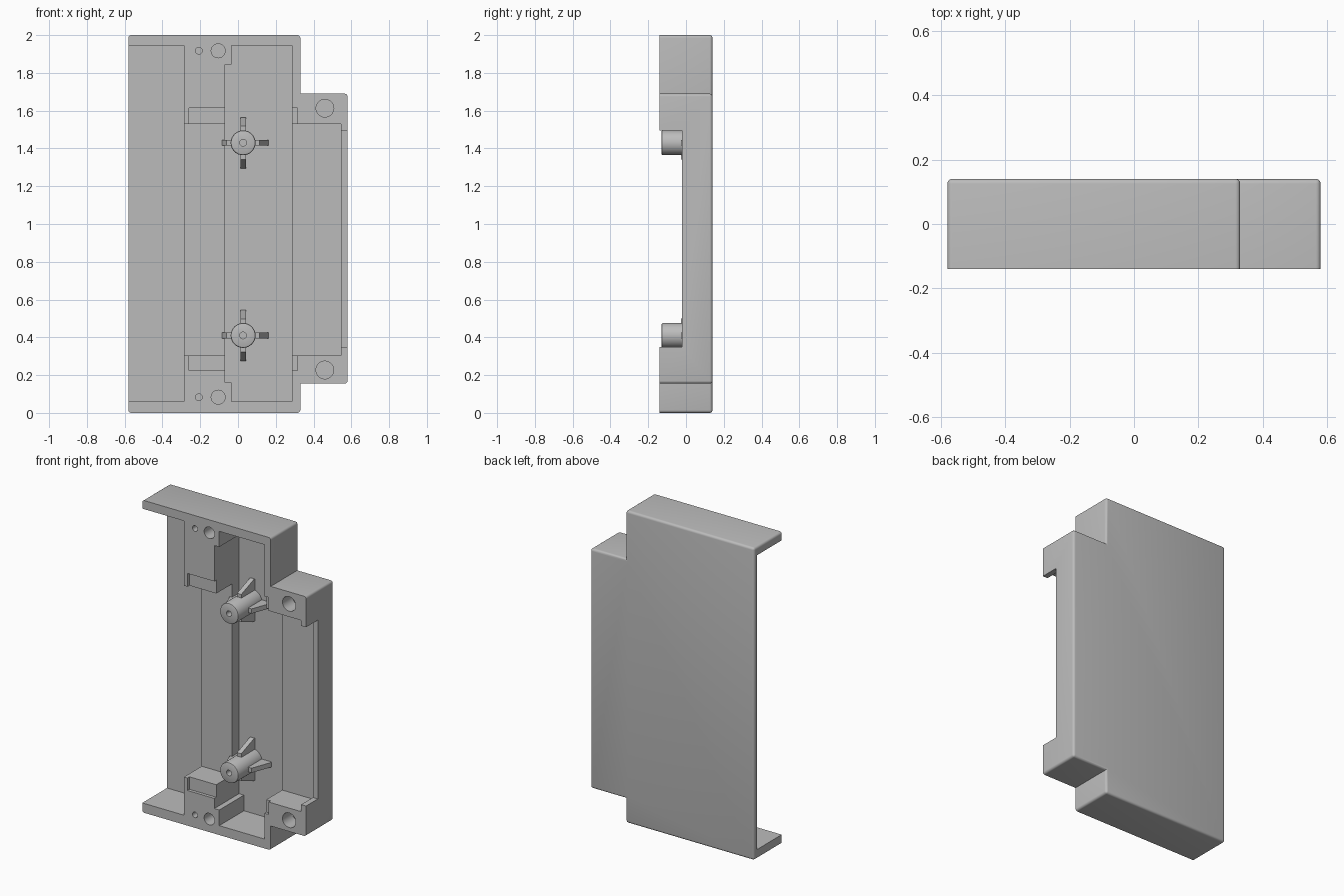
import bpy, bmesh, math
from mathutils import Matrix, Vector

if "Cube" in bpy.data.objects:
    bpy.data.objects.remove(bpy.data.objects["Cube"])

grey = bpy.data.materials.new("plain_grey")
grey.use_nodes = True
grey.diffuse_color = (0.5, 0.5, 0.5, 1)
grey.node_tree.nodes["Principled BSDF"].inputs["Base Color"].default_value = (0.5, 0.5, 0.5, 1)

FRONT, BACK, FLOOR, SHELF = -0.14, 0.14, 0.11, 0.04
MID = 0.92  # height about which the inner parts mirror


def add_object(name, bm):
    bmesh.ops.recalc_face_normals(bm, faces=bm.faces)
    mesh = bpy.data.meshes.new(name)
    bm.to_mesh(mesh)
    bm.free()
    mesh.materials.append(grey)
    obj = bpy.data.objects.new(name, mesh)
    bpy.context.collection.objects.link(obj)
    return obj


def prism(outline, y0, y1):
    """Extrude an x-z outline from y0 to y1."""
    bm = bmesh.new()
    face = bm.faces.new([bm.verts.new((x, y0, z)) for x, z in outline])
    extruded = bmesh.ops.extrude_face_region(bm, geom=[face])["geom"]
    verts = [g for g in extruded if isinstance(g, bmesh.types.BMVert)]
    bmesh.ops.translate(bm, verts=verts, vec=(0, y1 - y0, 0))
    return bm


def rect(x0, x1, z0, z1):
    return [(x0, z0), (x1, z0), (x1, z1), (x0, z1)]


def circle(x, z, r, n=32):
    return [(x + r * math.cos(math.tau * i / n), z + r * math.sin(math.tau * i / n))
            for i in range(n)]


def cut(target, outline, depth):
    """Cut an outline from the front down to the given y."""
    cutter = add_object("cutter", prism(outline, FRONT - 0.1, depth))
    cutter.hide_render = True
    mod = target.modifiers.new("cut", "BOOLEAN")
    mod.operation, mod.solver, mod.object = "DIFFERENCE", "EXACT", cutter
    bpy.context.view_layer.objects.active = target
    bpy.ops.object.modifier_apply(modifier=mod.name)
    bpy.data.objects.remove(cutter)


def smooth(obj):
    bpy.ops.object.select_all(action="DESELECT")
    obj.select_set(True)
    bpy.context.view_layer.objects.active = obj
    bpy.ops.object.shade_smooth_by_angle(angle=math.radians(35))


# Housing: stepped outline with rounded outer and back edges
bm = prism([(-0.58, 0), (0.33, 0), (0.33, 0.155), (0.58, 0.155),
            (0.58, 1.69), (0.33, 1.69), (0.33, 2), (-0.58, 2)], FRONT, BACK)


def rounded(edge):
    a, b = (v.co for v in edge.verts)
    if a.y < 0 and b.y < 0:
        return False
    inner_corner = abs(a.x - 0.33) < 0.01 and 0.1 < a.z < 1.9
    return not (inner_corner and abs(a.y - b.y) > 0.1)


bmesh.ops.bevel(bm, geom=[e for e in bm.edges if rounded(e)], offset=0.015,
                segments=4, profile=0.5, affect="EDGES")
housing = add_object("housing", bm)

# Open side pocket and stepped central channel
cut(housing, rect(-0.7, -0.285, 0.06, 1.945), FLOOR)
cut(housing, [(-0.07, 0.16), (-0.035, 0.16), (-0.035, 0.06), (0.285, 0.06),
              (0.285, 1.945), (-0.035, 1.945), (-0.035, 1.845), (-0.07, 1.845)], FLOOR)
# Raised shelves and the lowered side wall
cut(housing, rect(-0.3, 0.545, 0.305, 1.53), SHELF)
cut(housing, rect(0.5, 0.7, 0.35, 1.495), -0.02)

# Shallow recesses and screw holes, at both ends
for side in (-1, 1):
    cut(housing, rect(-0.26, 0.315, *sorted((MID + side * 0.5, MID + side * 0.695))), -0.12)
    cut(housing, circle(0.46, MID + side * 0.693, 0.047), -0.04)
    cut(housing, circle(-0.105, 1 + side * 0.917, 0.037), -0.04)
    cut(housing, circle(-0.207, 1 + side * 0.917, 0.018), -0.04)
smooth(housing)

# Posts with four sloped ribs each
for side, label in ((-1, "lower"), (1, "upper")):
    centre = Vector((0.027, 0, MID + side * 0.51))
    bm = prism(circle(centre.x, centre.z, 0.066), -0.13, FLOOR + 0.01)
    rim = [e for e in bm.edges if all(v.co.y < -0.12 for v in e.verts)]
    bmesh.ops.bevel(bm, geom=rim, offset=0.008, segments=2, profile=0.5, affect="EDGES")
    post = add_object(label + "_post", bm)
    cut(post, circle(centre.x, centre.z, 0.018, 20), -0.03)
    smooth(post)

    bm = bmesh.new()
    profile = [(0.05, FLOOR + 0.01), (0.135, FLOOR + 0.01), (0.135, FLOOR - 0.01),
               (0.088, -0.027), (0.05, -0.027)]
    for k in range(4):
        face = bm.faces.new([bm.verts.new((r, y, -0.015)) for r, y in profile])
        ext = bmesh.ops.extrude_face_region(bm, geom=[face])["geom"]
        top = [g for g in ext if isinstance(g, bmesh.types.BMVert)]
        bmesh.ops.translate(bm, verts=top, vec=(0, 0, 0.03))
        rib = list(set(top) | set(face.verts))
        turn = Matrix.Rotation(k * math.pi / 2, 4, "Y")
        bmesh.ops.transform(bm, matrix=Matrix.Translation(centre) @ turn, verts=rib)
    add_object(label + "_post_ribs", bm)
